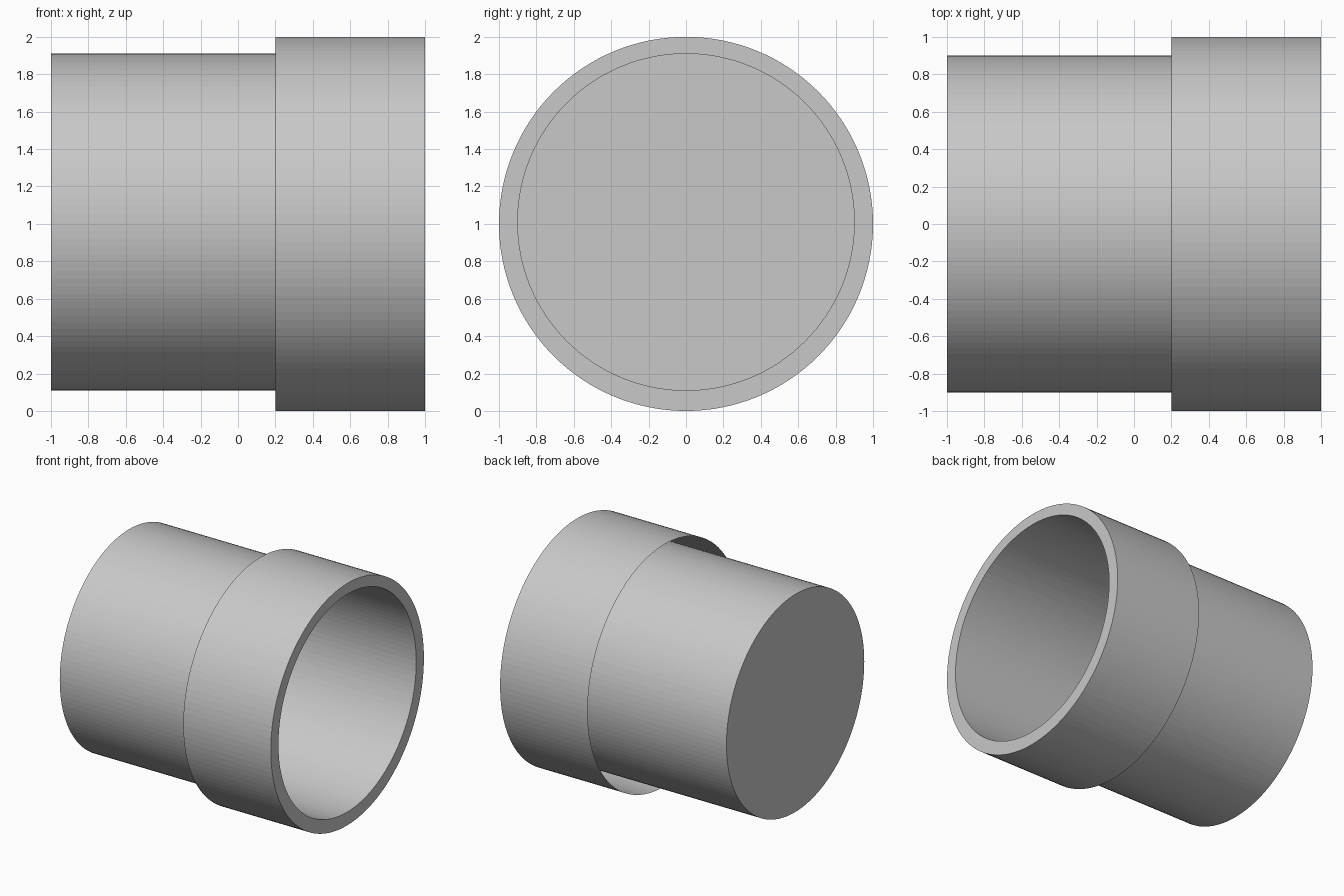
import bpy, bmesh, math

SEGMENTS = 128

cube = bpy.data.objects.get("Cube")
if cube:
    bpy.data.objects.remove(cube, do_unlink=True)

grey = bpy.data.materials.new("plain grey")
grey.use_nodes = True
colour = (0.58, 0.58, 0.58, 1)
grey.diffuse_color = colour
grey.node_tree.nodes["Principled BSDF"].inputs["Base Color"].default_value = colour


def lathe(name, rings, cap_start=False):
    """Skin a shell through circles around x, each given as (x, radius, centre z)."""
    bm = bmesh.new()
    loops = []
    for x, radius, z in rings:
        angles = [math.tau * i / SEGMENTS for i in range(SEGMENTS)]
        loops.append([bm.verts.new((x, radius * math.cos(a), z + radius * math.sin(a)))
                      for a in angles])
    for a, b in zip(loops, loops[1:]):
        for i in range(SEGMENTS):
            j = (i + 1) % SEGMENTS
            bm.faces.new((a[i], a[j], b[j], b[i]))
    if cap_start:
        bm.faces.new(list(reversed(loops[0])))
    mesh = bpy.data.meshes.new(name)
    bm.to_mesh(mesh)
    bm.free()
    mesh.materials.append(grey)
    obj = bpy.data.objects.new(name, mesh)
    bpy.context.collection.objects.link(obj)
    return obj


# Thin tube, closed at one end and running through the collar
lathe("inner_tube", [(-1, 0.9, 1.01), (1, 0.9, 1.01)], cap_start=True)

# Wider collar with a rim joining it to the open end of the tube
lathe("collar", [(0.2, 1, 1), (1, 1, 1), (1, 0.9, 1.01)])
